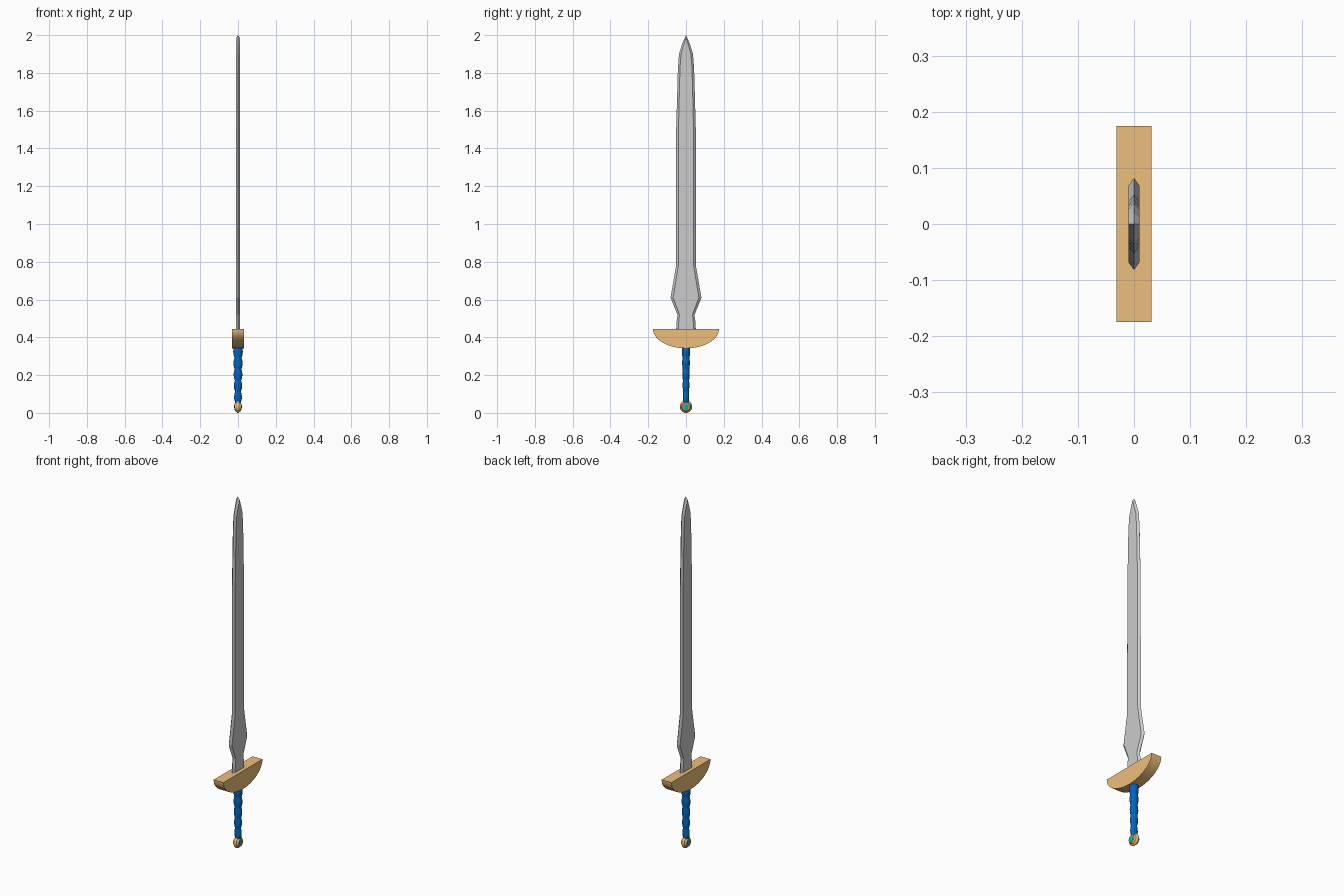
import bpy, bmesh, math
from mathutils import Matrix

if "Cube" in bpy.data.objects:
    bpy.data.objects.remove(bpy.data.objects["Cube"])


def material(name, color):
    m = bpy.data.materials.new(name)
    m.diffuse_color = (*color, 1)
    m.use_nodes = True
    m.node_tree.nodes["Principled BSDF"].inputs["Base Color"].default_value = m.diffuse_color
    return m


GOLD = material("gold", (0.85, 0.52, 0.2))
BLUE = material("blue_leather", (0.0, 0.13, 0.55))
TEAL = material("teal_gem", (0.0, 0.5, 0.4))
RED = material("red_enamel", (0.65, 0.2, 0.08))


def loft(name, rings, mat=None, smooth=None, matrix=Matrix()):
    """Skin a list of equal-length vertex rings and cap both ends."""
    bm = bmesh.new()
    rows = [[bm.verts.new(p) for p in ring] for ring in rings]
    n = len(rows[0])
    for a, b in zip(rows, rows[1:]):
        for i in range(n):
            j = (i + 1) % n
            bm.faces.new((a[i], a[j], b[j], b[i]))
    bm.faces.new(rows[0][::-1])
    bm.faces.new(rows[-1])
    bmesh.ops.remove_doubles(bm, verts=bm.verts, dist=1e-5)
    bmesh.ops.transform(bm, matrix=matrix, verts=bm.verts)
    bmesh.ops.recalc_face_normals(bm, faces=bm.faces)
    mesh = bpy.data.meshes.new(name)
    bm.to_mesh(mesh)
    bm.free()
    obj = bpy.data.objects.new(name, mesh)
    bpy.context.collection.objects.link(obj)
    if mat:
        mesh.materials.append(mat)
    if smooth:
        bpy.ops.object.select_all(action='DESELECT')
        obj.select_set(True)
        bpy.context.view_layer.objects.active = obj
        bpy.ops.object.shade_smooth_by_angle(angle=math.radians(smooth))
    return obj


def ellipse(rx, ry, z, n=24):
    return [(rx * math.cos(2 * math.pi * i / n), ry * math.sin(2 * math.pi * i / n), z)
            for i in range(n)]


# Blade: hexagonal section, rows of (z, edge half width, flat half width)
T = 0.01
blade_rows = [(0.43, 0.053, 0.041), (0.49, 0.049, 0.038), (0.52, 0.045, 0.034),
              (0.61, 0.082, 0.068), (0.775, 0.053, 0.041), (1.5, 0.052, 0.040),
              (1.82, 0.043, 0.032), (1.9, 0.037, 0.026), (1.955, 0.020, 0.010)]


def blade_ring(z, out, flat, z_flat=None):
    zf = z_flat or z
    return [(T, -flat, zf), (T, flat, zf), (0, out, z),
            (-T, flat, zf), (-T, -flat, zf), (0, -out, z)]


rings = [blade_ring(*r) for r in blade_rows]
rings.append(blade_ring(2.0, 0.0, 0.0, 1.985))
loft("blade", rings)

# Guard: half-ellipse profile extruded across x
N = 32
profile = [(0.175 * math.cos(math.pi * i / N), 0.445 - 0.103 * math.sin(math.pi * i / N))
           for i in range(N + 1)]
loft("guard", [[(x, y, z) for y, z in profile] for x in (-0.031, 0.031)], GOLD, smooth=35)

# Grip: tapered, with rounded finger bumps that are deepest front to back
grip = []
STEPS, BUMPS = 40, 5
for i in range(STEPS + 1):
    t = i / STEPS
    bump = abs(math.sin(math.pi * BUMPS * t))
    base = 0.014 + 0.006 * t
    grip.append(ellipse(base + 0.006 * bump, base + 0.002 * bump, 0.052 + 0.3 * t))
loft("grip", grip, BLUE, smooth=40)

# Pommel: round medallion facing +-x with a thin rim, enamel ring and gem
ACROSS = Matrix.Translation((0, 0, 0.033)) @ Matrix.Rotation(math.pi / 2, 4, 'Y')


def lathe_x(name, pts, mat):
    loft(name, [ellipse(r, r, h, 32) for r, h in pts], mat, smooth=40, matrix=ACROSS)


half = [(0.033, 0.003), (0.031, 0.006), (0.026, 0.008), (0.024, 0.014), (0.021, 0.017)]
lathe_x("pommel", [(r, -h) for r, h in reversed(half)] + half, GOLD)
lathe_x("enamel_ring", [(0.018, -0.018), (0.018, 0.018)], RED)
lathe_x("gem", [(0.007, -0.020), (0.014, -0.0185), (0.014, 0.0185), (0.007, 0.020)], TEAL)
